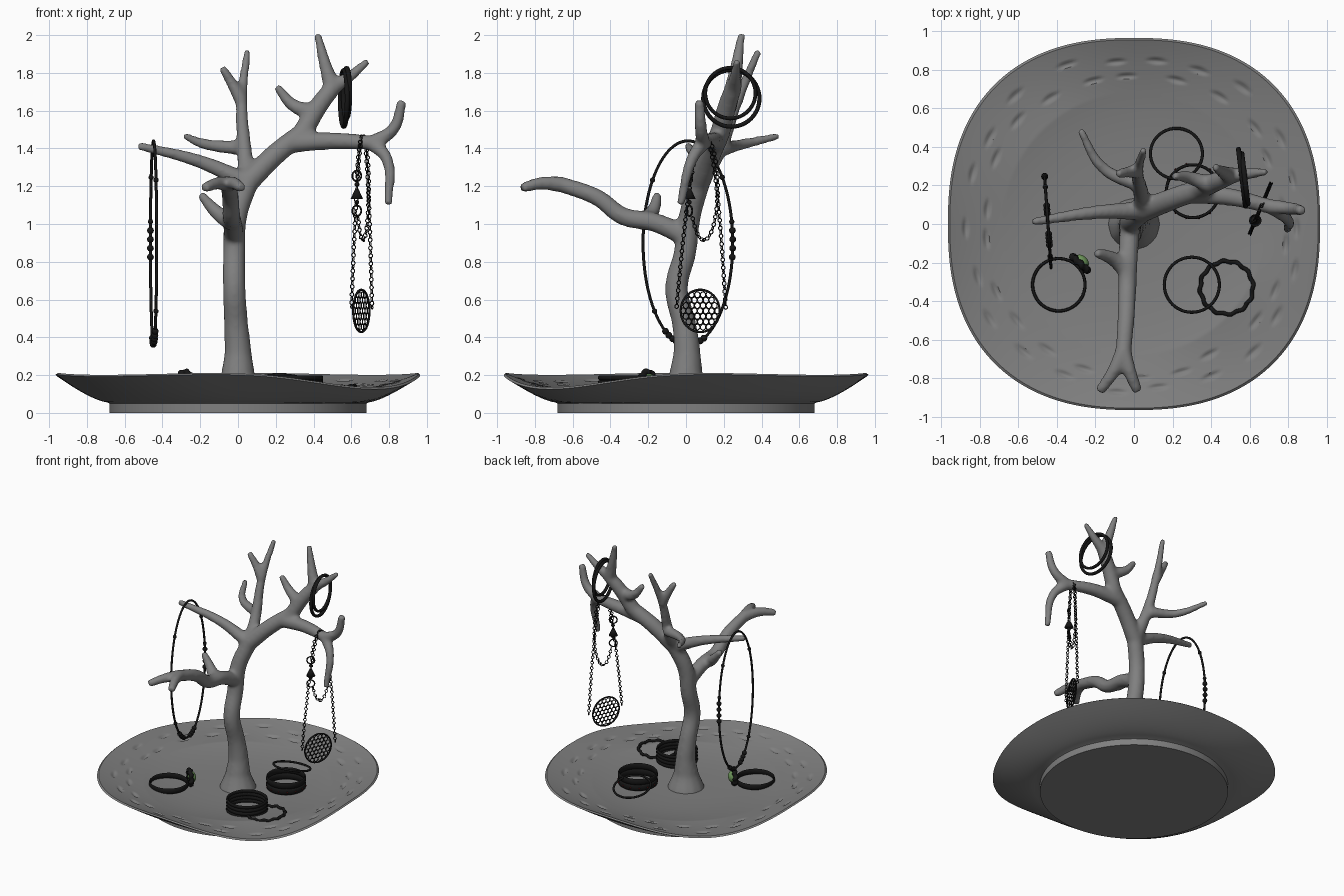
import bpy, bmesh, random
from math import sin, cos, pi, radians, exp
from mathutils import Vector, Matrix, Euler

if "Cube" in bpy.data.objects:
    bpy.data.objects.remove(bpy.data.objects["Cube"])
random.seed(4)


def material(name, *rgb):
    m = bpy.data.materials.new(name)
    m.diffuse_color = (*rgb, 1)
    m.use_nodes = True
    m.node_tree.nodes["Principled BSDF"].inputs["Base Color"].default_value = m.diffuse_color
    return m


STONE = material("dark_grey", .215, .215, .215)
DARK = material("dark_metal", .008, .008, .008)
GREEN = material("green_stone", .15, .3, .1)
RED = material("red_bead", .12, .01, .01)


def finish(bm, name, mat):
    me = bpy.data.meshes.new(name)
    bmesh.ops.recalc_face_normals(bm, faces=bm.faces)
    bm.to_mesh(me)
    bm.free()
    ob = bpy.data.objects.new(name, me)
    bpy.context.collection.objects.link(ob)
    me.shade_smooth()
    me.materials.append(mat)
    return ob


def place(loc, rot=(0, 0, 0)):
    return Matrix.Translation(loc) @ Euler([radians(a) for a in rot]).to_matrix().to_4x4()


def ring(bm, R, r, mat, h=None, Ry=None, nu=48, nv=8, wave=0, amp=0.0):
    """Torus; h is the half height, Ry makes it oval, wave/amp ripple it."""
    h, Ry = h or r, Ry or R
    rows = []
    for i in range(nu):
        a, row = 2 * pi * i / nu, []
        for j in range(nv):
            b = 2 * pi * j / nv
            out = r * cos(b) + amp * sin(wave * a)
            row.append(bm.verts.new(mat @ Vector((
                (R + out) * cos(a), (Ry + out) * sin(a), h * sin(b) + amp * cos(wave * a)))))
        rows.append(row)
    for i in range(nu):
        p, q = rows[i], rows[(i + 1) % nu]
        for j in range(nv):
            k = (j + 1) % nv
            bm.faces.new((p[j], q[j], q[k], p[k]))


def ball(bm, loc, r):
    bmesh.ops.create_uvsphere(bm, u_segments=12, v_segments=8, radius=r,
                              matrix=Matrix.Translation(loc))


# tray: rounded-square dish on a round foot, with leaf-shaped dents near the rim
N, FOOT, RIM = 360, .68, .965
dents = [(2 * pi * (k + row / 2) / 22 + random.uniform(-.05, .05),
          .86 - row * .08 + random.uniform(-.02, .02)) for row in range(2) for k in range(22)]
prof = [(.3, 0), (FOOT, 0), (FOOT, .05)]
prof += [(.69 + .275 * t / 10, .055 + .15 * (t / 10) ** 1.4) for t in range(11)]
edge = len(prof)
prof += [(.955 - .855 * t / 110, .09 + .123 * (1 - t / 122) ** 3.2) for t in range(111)]
bm = bmesh.new()
rows = []
for n, (r, z) in enumerate(prof):
    row = []
    for i in range(N):
        a = 2 * pi * i / N
        squareness = (abs(cos(a)) ** 2.4 + abs(sin(a)) ** 2.4) ** (-1 / 2.4)
        k = min(1, max(0, (r - FOOT) / (RIM - FOOT)))
        rad = r * (1 + (squareness - 1) * k)
        lean = cos(a + pi / 4)      # front right and back left corners droop
        dip = (.068 if lean > 0 else .045) * abs(lean) ** 8
        zz = z - k * (dip + .012 * sin(2 * a) ** 2)
        if n > edge and .7 < r < .94:
            for da, dr in dents:
                d = (a - da + pi) % (2 * pi) - pi
                if abs(d) < .12:
                    zz -= .012 * max(0, 1 - (d * r / .055) ** 2 - ((r - dr) / .016) ** 2)
        row.append(bm.verts.new((rad * cos(a), rad * sin(a), zz)))
    rows.append(row)
for p, q in zip(rows, rows[1:]):
    for i in range(N):
        j = (i + 1) % N
        bm.faces.new((p[i], p[j], q[j], q[i]))
bm.faces.new(rows[0])
bm.faces.new(rows[-1])
tray = finish(bm, "tray", STONE)
bpy.context.view_layer.objects.active = tray
tray.select_set(True)
bpy.ops.object.shade_smooth_by_angle(angle=radians(40))
tray.select_set(False)

# tree: tapered tubes between shared joints, fused into one smooth trunk
cu = bpy.data.curves.new("tree", 'CURVE')
cu.dimensions = '3D'
cu.bevel_depth, cu.bevel_resolution, cu.use_fill_caps, cu.resolution_u = 1, 4, True, 10


def branch(r0, r1, *pts, flare=0):
    sp = cu.splines.new('BEZIER')
    sp.bezier_points.add(len(pts) - 1)
    for i, (bp, p) in enumerate(zip(sp.bezier_points, pts)):
        bp.co = p
        bp.radius = r0 + (r1 - r0) * i / (len(pts) - 1) + flare * exp(-p[2] * 8) + .003
        bp.handle_left_type = bp.handle_right_type = 'AUTO'


crotch, elbow = (.05, .07, 1.22), (.34, .18, 1.48)
front_fork, top_fork, right_fork = (-.055, -.66, 1.21), (.5, .25, 1.72), (.71, .09, 1.43)
up_mid = (.02, .27, 1.65)
branch(.06, .056, (0, 0, .07), (0, 0, .2), (0, .005, .32), (-.01, -.01, .47), (-.02, -.05, .66),
       (-.02, -.005, .85), (-.01, .02, 1.04), crotch, flare=.14)
branch(.052, .04, (-.02, .01, .93), (-.03, -.17, 1.01), (-.035, -.33, 1.04), (-.04, -.47, 1.14), front_fork)
branch(.04, .025, front_fork, (-.11, -.77, 1.215), (-.18, -.87, 1.19))
branch(.04, .025, front_fork, (-.02, -.77, 1.215), (.02, -.87, 1.19))
branch(.05, .022, (-.03, -.24, 1.01), (-.11, -.18, 1.06), (-.2, -.15, 1.16))
branch(.048, .02, crotch, (-.2, .06, 1.33), (-.53, .01, 1.415))
branch(.038, .018, (.03, .2, 1.4), (-.16, .29, 1.42), (-.28, .49, 1.465))
branch(.048, .018, crotch, (.035, .17, 1.38), up_mid, (.05, .385, 1.92))
branch(.036, .02, up_mid, (-.03, .27, 1.74), (-.085, .26, 1.83))
branch(.058, .052, crotch, (.2, .13, 1.37), elbow)
branch(.052, .044, elbow, (.43, .22, 1.63), top_fork)
branch(.044, .018, top_fork, (.46, .27, 1.85), (.42, .295, 2.01))
branch(.04, .017, top_fork, (.59, .26, 1.78), (.69, .27, 1.865))
branch(.045, .02, (.4, .2, 1.59), (.29, .24, 1.63), (.205, .25, 1.73))
branch(.052, .036, (.28, .16, 1.43), (.5, .14, 1.44), right_fork)
branch(.038, .024, right_fork, (.82, .08, 1.5), (.87, .07, 1.655))
branch(.038, .02, right_fork, (.79, .03, 1.34), (.795, -.03, 1.1))

tree = bpy.data.objects.new("tree", cu)
bpy.context.collection.objects.link(tree)
bpy.context.view_layer.objects.active = tree
tree.select_set(True)
bpy.ops.object.convert(target='MESH')
tree = bpy.context.object
tree.data.materials.clear()
tree.data.materials.append(STONE)
rm = tree.modifiers.new("fuse", 'REMESH')
rm.mode, rm.voxel_size, rm.use_smooth_shade = 'VOXEL', .012, True
sm = tree.modifiers.new("soften", 'SMOOTH')
sm.factor, sm.iterations = .5, 14

# beaded necklace on the left branch
hang = place((-.447, .01, .9), (0, 90, 4))
bm = bmesh.new()
ring(bm, .54, .008, hang, Ry=.238, nu=96)
for start, count in ((-30, 4), (6, 4), (82, 4)):
    for d in range(start, start + 5 * count, 5):
        ball(bm, hang @ Vector((.54 * cos(radians(d)), .238 * sin(radians(d)), 0)), .018)
for d in (-128, -48, 102, 130):
    ball(bm, hang @ Vector((.54 * cos(radians(d)), .238 * sin(radians(d)), 0)), .014)
finish(bm, "beaded_necklace", DARK)


# chain necklace: links along rule-made strands in a turned vertical plane
def on_plane(y, z):
    return Vector((.655 + (y - .08) * .42, y, z))


def chain(bm, pts):
    count, carry = 0, 0
    for a, b in zip(pts, pts[1:]):
        L, t = (b - a).length, (b - a).normalized()
        turn = t.to_track_quat('X', 'Z').to_matrix().to_4x4()
        while carry < L:
            twist = Matrix.Rotation(pi / 4 + pi / 2 * (count % 2), 4, 'X')
            ring(bm, .0105, .003, Matrix.Translation(a + t * carry) @ turn @ twist, nu=12, nv=5)
            count, carry = count + 1, carry + .021
        carry -= L


bm = bmesh.new()
for side in (-1, 1):
    chain(bm, [on_plane(.095 - .015 * s + side * .13 * s ** .5, 1.465 - .91 * s)
               for s in [(i / 30) ** 2 for i in range(31)]])
loop = [on_plane(.095 + .073 * sin(2 * pi * i / 60), 1.19 - .275 * cos(2 * pi * i / 60)) for i in range(61)]
chain(bm, loop[:44])
chain(bm, loop[51:])
finish(bm, "necklace_chain", DARK)

# clasp: two rings and a cone
plane = Matrix((Vector((.387, .922, 0)), Vector((0, 0, 1)), Vector((.922, -.387, 0)))).transposed().to_4x4()
bm = bmesh.new()
for z in (1.255, 1.07):
    ring(bm, .028, .005, Matrix.Translation(on_plane(.018, z)) @ place((0, 0, 0), (0, 0, -35)) @ plane, nu=24)
bmesh.ops.create_cone(bm, cap_ends=True, segments=12, radius1=.033, radius2=.008, depth=.055,
                      matrix=Matrix.Translation(on_plane(.018, 1.16)))
for z in (1.21, 1.115):
    ball(bm, on_plane(.018, z), .012)
finish(bm, "necklace_clasp", DARK)

# filigree pendant: rim plus packed small rings
bm = bmesh.new()
at = Matrix.Translation(on_plane(.075, .54)) @ plane
ring(bm, .112, .006, at)
for i in range(-4, 5):
    for j in range(-4, 5):
        p = Vector(((i + j / 2) * .033, j * .0286, 0))
        if p.length < .1:
            ring(bm, .0155, .003, at @ Matrix.Translation(p), nu=12, nv=5)
finish(bm, "pendant", DARK)


# bangles hanging on the upper right branch and bracelets lying in the tray
def bangle(name, R, h, loc, rot=(0, 0, 0), copies=1, r=.008, **extra):
    bm = bmesh.new()
    for c in range(copies):
        ring(bm, R, r, place(Vector(loc) + Vector((0, 0, 2 * h * c)), rot), h=h, **extra)
    finish(bm, name, DARK)


bangle("hanging_bangle_large", .15, .013, (.56, .24, 1.665), (0, 90, 7), r=.011)
bangle("hanging_bangle_small", .134, .013, (.575, .235, 1.693), (0, 90, 7), r=.01)
bangle("bracelet_stack", .143, .013, (.3, -.315, .108), copies=4)
bangle("bracelet_band", .137, .024, (.305, .17, .122), copies=2)
bangle("leaning_bangle", .135, .008, (.22, .365, .168), (-14, 0, 0))
bangle("plain_bangle", .136, .022, (-.39, -.315, .128))
bangle("twisted_bracelet", .137, .011, (.48, -.33, .13), (0, -4, 0), r=.011, nu=120, wave=12, amp=.004)
bm = bmesh.new()
for k in range(14):
    a = 2 * pi * k / 14
    ball(bm, (.305 + .143 * cos(a), .17 + .143 * sin(a), .122), .006)
finish(bm, "red_beads", RED)

# upright flower ring with a green stone
turn = place((-.28, -.205, .165), (0, 90, 47))
bm = bmesh.new()
ring(bm, .05, .018, turn, nu=64, wave=8, amp=.004)
bmesh.ops.create_cone(bm, cap_ends=True, segments=24, radius1=.05, radius2=.05, depth=.02, matrix=turn)
finish(bm, "flower_ring", DARK)
bm = bmesh.new()
bmesh.ops.create_uvsphere(bm, u_segments=24, v_segments=12, radius=.042,
                          matrix=turn @ Matrix.Translation((0, 0, .014)) @ Matrix.Diagonal((1, 1, .7, 1)))
finish(bm, "green_stone", GREEN)
